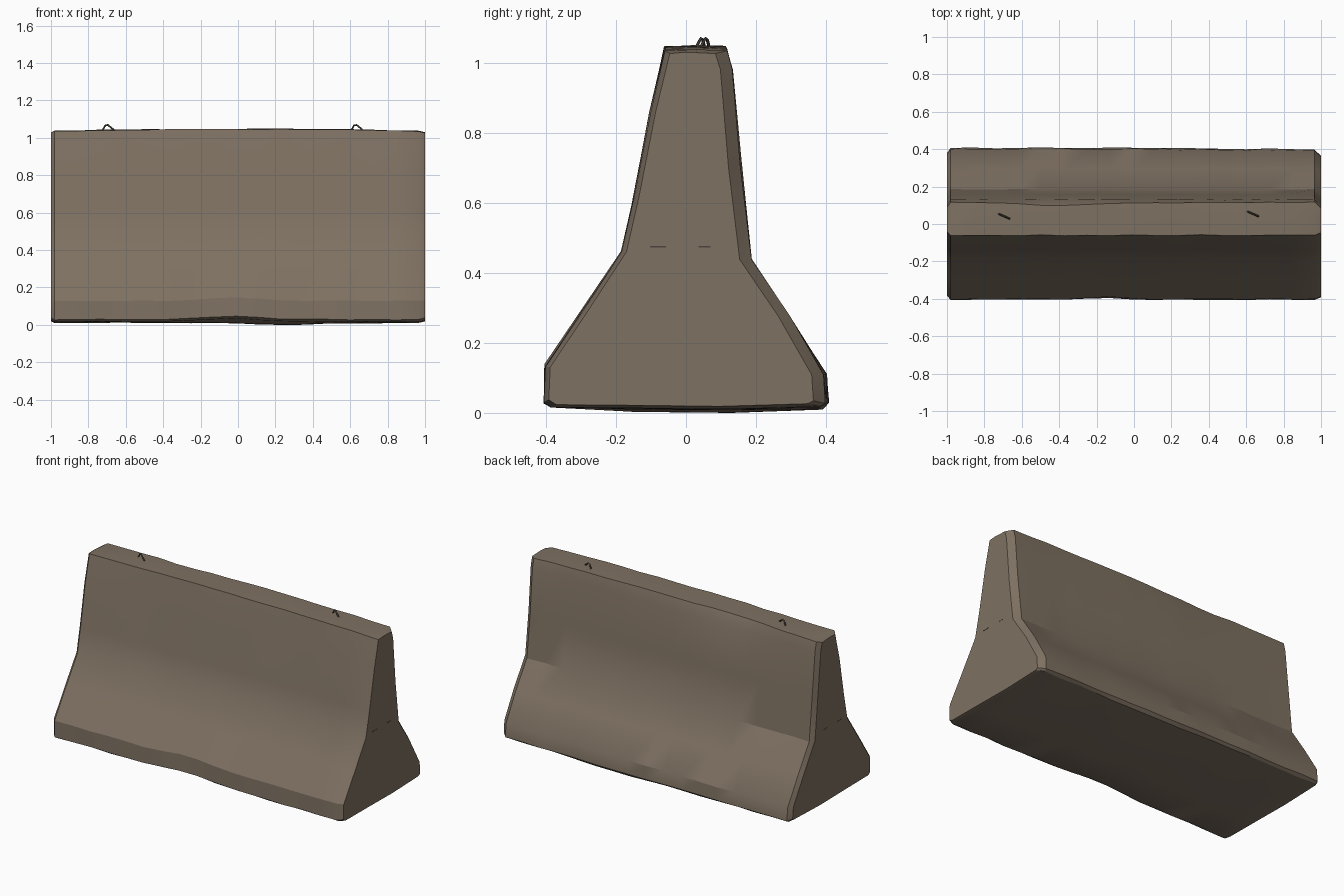
import bpy, bmesh, math, random
from mathutils import Vector

if "Cube" in bpy.data.objects:
    bpy.data.objects.remove(bpy.data.objects["Cube"])

random.seed(4)


def material(name, rgb):
    m = bpy.data.materials.new(name)
    m.diffuse_color = (*rgb, 1)
    m.use_nodes = True
    m.node_tree.nodes["Principled BSDF"].inputs["Base Color"].default_value = m.diffuse_color
    return m


concrete = material("weathered_concrete", (0.21, 0.165, 0.122))
dark_steel = material("dark_steel", (0.075, 0.06, 0.047))


def finish(bm, name, mat):
    bmesh.ops.recalc_face_normals(bm, faces=bm.faces)
    me = bpy.data.meshes.new(name)
    bm.to_mesh(me)
    bm.free()
    ob = bpy.data.objects.new(name, me)
    bpy.context.collection.objects.link(ob)
    me.materials.append(mat)
    return ob


# Barrier cross-section (y, z), from front base, over the top, to back base and underside
PROFILE = [(-0.385, 0.018), (-0.405, 0.03), (-0.402, 0.13), (-0.295, 0.295),
           (-0.183, 0.46), (-0.148, 0.62), (-0.103, 0.86), (-0.06, 1.035),
           (0.03, 1.037), (0.115, 1.035), (0.131, 0.98), (0.158, 0.70),
           (0.185, 0.44), (0.295, 0.275), (0.400, 0.11), (0.407, 0.03),
           (0.39, 0.018), (0.13, 0.012), (-0.15, 0.014)]


def bump(x, c, w):
    return math.exp(-((x - c) / w) ** 2)


def section(x):
    # one worn cross-section of the barrier
    pts = []
    for y, z in PROFILE:
        jy, jz = random.uniform(-.003, .003), random.uniform(-.002, .002)
        if z > 1.0:
            jz += 0.012 * (1 - x * x)
            if y > 0.1:
                jy -= 0.016 * bump(x, -0.4, 0.2)
        if z < 0.2 and y < -0.3:                 # chipped front foot
            jy += 0.013 * bump(x, -0.17, 0.12)
            jz += 0.018 * bump(x, -0.04, 0.2)
        if z < 0.02 and y > -0.2:                # uneven underside
            jz -= 0.009 * bump(x, 0.25, 0.3)
        if z < 0.2 and y > 0.3:
            jy -= 0.008 * max(0, x)
        pts.append(Vector((x, y + jy, z + jz)))
    return pts


def inset(pts, x, front, back, amount):
    # shrunken end section that makes the worn chamfer
    out = []
    for p in pts:
        y = p.y + front if p.y < 0 else p.y - back
        z = p.z - amount if p.z > 1 else (p.z + amount if p.z < 0.1 else p.z)
        out.append(Vector((x, y, z)))
    return out


# Concrete barrier body, lofted along x
xs = [-0.98 + 1.945 * i / 16 for i in range(17)]
rings = [section(x) for x in xs]
rings.insert(0, inset(rings[0], -1.0, 0.022, 0.028, 0.010))
rings.append(inset(rings[-1], 1.0, 0.014, 0.034, 0.008))
bm = bmesh.new()
vs = [[bm.verts.new(p) for p in r] for r in rings]
n = len(PROFILE)
for a, b in zip(vs, vs[1:]):
    for i in range(n):
        j = (i + 1) % n
        bm.faces.new((a[i], b[i], b[j], a[j]))
for end in (vs[0], vs[-1]):
    bm.faces.new(end)
low = min(v.co.z for v in bm.verts)
for v in bm.verts:
    if v.co.z < 0.2:
        v.co.z -= low
body = finish(bm, "barrier_body", concrete)
bpy.context.view_layer.objects.active = body
body.select_set(True)
bpy.ops.object.shade_smooth_by_angle(angle=math.radians(28))
body.select_set(False)


def rod(name, path, r, mat, sides=5):
    # bent bar along a path
    cu = bpy.data.curves.new(name + "_path", 'CURVE')
    cu.dimensions = '3D'
    cu.bevel_depth = r
    cu.bevel_resolution = 0
    cu.use_fill_caps = True
    sp = cu.splines.new('POLY')
    sp.points.add(len(path) - 1)
    for p, c in zip(sp.points, path):
        p.co = (*c, 1)
    ob = bpy.data.objects.new(name, cu)
    bpy.context.collection.objects.link(ob)
    cu.materials.append(mat)
    return ob


# Two bent lifting hooks on the top
for name, x, y in (("lifting_hook_left", -0.70, 0.042), ("lifting_hook_right", 0.63, 0.055)):
    rod(name, [(x - 0.030, y + 0.014, 1.03), (x - 0.010, y + 0.006, 1.066),
               (x + 0.004, y, 1.069), (x + 0.036, y - 0.014, 1.043)], 0.005, dark_steel)

# Thin connector slots on both ends
for side, sx in (("left", -1), ("right", 1)):
    for k, (y, w) in enumerate(((-0.08, 0.045), (0.053, 0.035))):
        bm = bmesh.new()
        bmesh.ops.create_cube(bm, size=1)
        for v in bm.verts:
            v.co = Vector((sx * 0.998 + v.co.x * 0.006, y + v.co.y * w, 0.475 + v.co.z * 0.004))
        finish(bm, f"end_slot_{side}_{k + 1}", dark_steel)
